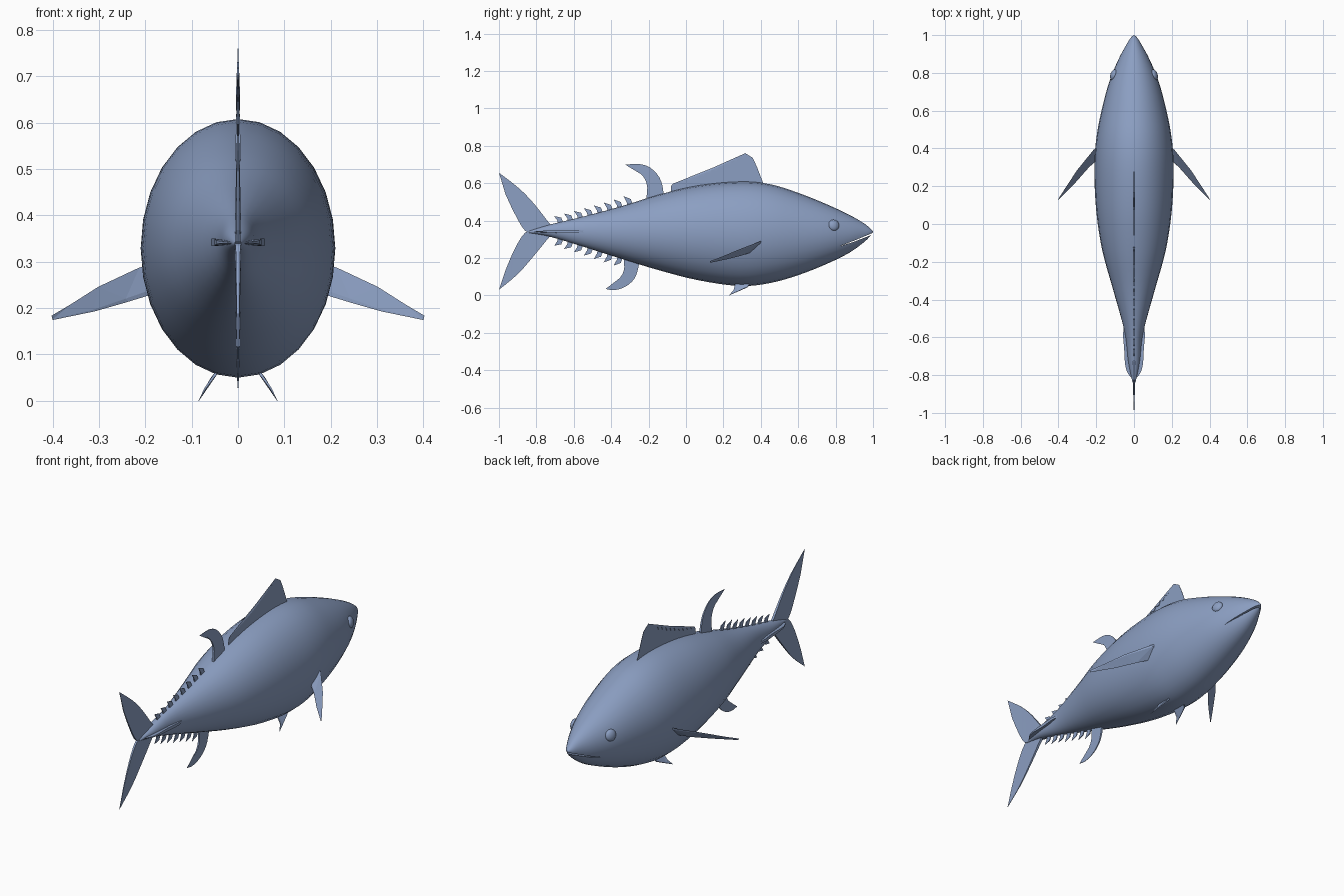
import bpy, bmesh, math
from mathutils import Vector

cube = bpy.data.objects.get("Cube")
if cube:
    bpy.data.objects.remove(cube, do_unlink=True)

skin = bpy.data.materials.new("blue grey skin")
skin.use_nodes = True
COLOUR = (0.26, 0.345, 0.54, 1)
skin.diffuse_color = COLOUR
skin.node_tree.nodes["Principled BSDF"].inputs["Base Color"].default_value = COLOUR


def finish(name, bm):
    bmesh.ops.recalc_face_normals(bm, faces=bm.faces)
    mesh = bpy.data.meshes.new(name)
    bm.to_mesh(mesh)
    bm.free()
    mesh.materials.append(skin)
    obj = bpy.data.objects.new(name, mesh)
    bpy.context.collection.objects.link(obj)
    return obj


def activate(obj):
    bpy.ops.object.select_all(action='DESELECT')
    obj.select_set(True)
    bpy.context.view_layer.objects.active = obj


def smooth(obj, angle=40):
    activate(obj)
    bpy.ops.object.shade_smooth_by_angle(angle=math.radians(angle))


def curve(points, steps):
    """Smooth path through points of any dimension."""
    pts = [points[0]] + list(points) + [points[-1]]
    out = []
    for a, b, c, d in zip(pts, pts[1:], pts[2:], pts[3:]):
        for i in range(steps):
            t = i / steps
            out.append([q + t / 2 * (r - p + t * (2*p - 5*q + 4*r - s + t * (3*(q - r) + s - p)))
                        for p, q, r, s in zip(a, b, c, d)])
    return out + [list(points[-1])]


def plate(bm, points, normal, thick=0.007):
    """Fin blade, thick at the root (first and last points), thin at the far tip."""
    pts = [Vector(p) for p in points]
    n = Vector(normal).normalized()
    root = (pts[0] + pts[-1]) / 2
    reach = max((p - root).length for p in pts)
    off = [n * thick * max(0.12, 1 - (p - root).length / reach) for p in pts]
    front = [bm.verts.new(p + o) for p, o in zip(pts, off)]
    back = [bm.verts.new(p - o) for p, o in zip(pts, off)]
    caps = [bm.faces.new(front), bm.faces.new(back[::-1])]
    for i in range(len(pts)):
        j = (i + 1) % len(pts)
        bm.faces.new((front[j], front[i], back[i], back[j]))
    bmesh.ops.triangulate(bm, faces=caps)


def upright_fin(name, outline):
    bm = bmesh.new()
    plate(bm, [(0, y, z) for y, z in outline], (1, 0, 0))
    return finish(name, bm)


# Body: elliptical rings at (y, half width, top, bottom)
STATIONS = [
    (-.84, .008, .345, .333), (-.73, .03, .378, .314), (-.57, .05, .416, .267),
    (-.35, .11, .475, .197), (-.14, .168, .54, .133), (.07, .2, .588, .08),
    (.29, .21, .608, .05), (.45, .2, .594, .066), (.6, .172, .548, .108),
    (.75, .132, .488, .167), (.87, .083, .432, .226), (.95, .04, .386, .283),
    (.985, .018, .358, .317), (1, .002, .342, .338)]
SIDES = 28
rings = curve(STATIONS, 4)
bm = bmesh.new()
loops = []
for y, w, top, low in rings:
    mid, half = (top + low) / 2, (top - low) / 2
    loops.append([bm.verts.new((w * math.sin(a), y, mid + half * math.cos(a)))
                  for a in (math.tau * k / SIDES for k in range(SIDES))])
for a, b in zip(loops, loops[1:]):
    for k in range(SIDES):
        m = (k + 1) % SIDES
        bm.faces.new((a[k], a[m], b[m], b[k]))
bm.faces.new(loops[0])
bm.faces.new(loops[-1])
body = finish("body", bm)


def body_at(y, index):
    for a, b in zip(rings, rings[1:]):
        if a[0] <= y <= b[0]:
            return a[index] + (b[index] - a[index]) * (y - a[0]) / (b[0] - a[0])


# Mouth: thin slit cut into the snout
bm = bmesh.new()
slit = [(.82, .262), (.9, .287), (1.02, .334), (1.02, .343), (.9, .293)]
sides = [[bm.verts.new((x, y, z)) for y, z in slit] for x in (-.3, .3)]
bm.faces.new(sides[0])
bm.faces.new(sides[1])
for i in range(len(slit)):
    bm.faces.new((sides[0][i - 1], sides[0][i], sides[1][i], sides[1][i - 1]))
cutter = finish("mouth_cutter", bm)
cutter.hide_render = True
cut = body.modifiers.new("mouth", 'BOOLEAN')
cut.operation, cut.object, cut.solver = 'DIFFERENCE', cutter, 'EXACT'
activate(body)
bpy.ops.object.modifier_apply(modifier=cut.name)
bpy.data.objects.remove(cutter, do_unlink=True)
smooth(body)

# First dorsal fin with a serrated rear edge
TEETH = 11
outline = [(.39, .57), (.412, .602), (.378, .69), (.357, .735), (.317, .76)]
for i in range(TEETH):
    t = i / TEETH
    y, z = .305 - .385 * t, .733 - .15 * t - .05 * t * (1 - t)
    outline += [(y, z), (y - .026, z + .004)]
outline += [(-.08, .583), (-.08, .54)]
upright_fin("first_dorsal_fin", outline)

# Sickle fins above and below
upright_fin("second_dorsal_fin", curve(
    [(-.12, .52), (-.123, .57), (-.142, .63), (-.19, .682), (-.25, .702), (-.325, .699)], 3)
    + curve([(-.27, .675), (-.225, .63), (-.207, .575), (-.215, .5)], 3))
upright_fin("anal_fin", curve(
    [(-.245, .2), (-.265, .11), (-.3, .063), (-.345, .037), (-.39, .028), (-.43, .034)], 3)
    + curve([(-.375, .065), (-.342, .11), (-.33, .15), (-.335, .22)], 3))

# Tail lobes
upright_fin("upper_tail_lobe", curve(
    [(-.7, .36), (-.73, .385), (-.81, .487), (-.89, .57), (-1, .656)], 3)
    + curve([(-.965, .54), (-.915, .435), (-.86, .345), (-.8, .33)], 3))
upright_fin("lower_tail_lobe", curve(
    [(-.7, .33), (-.73, .312), (-.81, .215), (-.9, .113), (-1, .03)], 3)
    + curve([(-.965, .135), (-.915, .25), (-.86, .335), (-.8, .35)], 3))

# Finlets along the tail stalk
for name, count, edge, sign in (("upper_finlets", 8, 2, 1), ("lower_finlets", 7, 3, -1)):
    bm = bmesh.new()
    for i in range(count):
        y = -.655 + .053 * i
        z = body_at(y, edge)
        rear = body_at(y - .03, edge)
        plate(bm, [(0, y, z - sign * .01), (0, y - .012, z + sign * .02),
                   (0, y - .05, z + sign * (.028 + .001 * i)), (0, y - .033, rear + sign * .012),
                   (0, y - .028, rear - sign * .01)], (1, 0, 0), .005)
    finish(name, bm)

# Paired parts
for side, s in (("left", 1), ("right", -1)):
    # Pectoral and pelvic fins
    bm = bmesh.new()
    plate(bm, [(s * x, y, z) for x, y, z in (
        (.185, .41, .29), (.21, .395, .283), (.3, .285, .243), (.36, .195, .207),
        (.402, .13, .183), (.4, .128, .175), (.31, .22, .195), (.24, .3, .217),
        (.185, .35, .235))], (s * .45, -.1, .8), .006)
    finish(side + "_pectoral_fin", bm)
    bm = bmesh.new()
    plate(bm, [(s * x, y, z) for x, y, z in (
        (.04, .345, .07), (.058, .33, .045), (.073, .275, .02), (.085, .23, 0),
        (.07, .255, .028), (.04, .265, .07))], (s * .8, 0, .5), .005)
    finish(side + "_pelvic_fin", bm)
    # Keel on the tail stalk
    bm = bmesh.new()
    plate(bm, curve([(0, -.45, .341), (s * .055, -.55, .342), (s * .052, -.66, .342),
                     (s * .046, -.75, .342), (s * .03, -.795, .342), (0, -.825, .34)], 3),
          (0, 0, 1), .012)
    smooth(finish(side + "_keel", bm))
    # Eye
    bm = bmesh.new()
    bmesh.ops.create_uvsphere(bm, u_segments=20, v_segments=12, radius=.03)
    bmesh.ops.scale(bm, vec=(.55, 1, 1), verts=bm.verts)
    bmesh.ops.rotate(bm, cent=(0, 0, 0), matrix=Vector((1, 0, 0)).rotation_difference(
        Vector((s, .35, .2))).to_matrix(), verts=bm.verts)
    bmesh.ops.translate(bm, vec=(s * .108, .79, .375), verts=bm.verts)
    smooth(finish(side + "_eye", bm))
